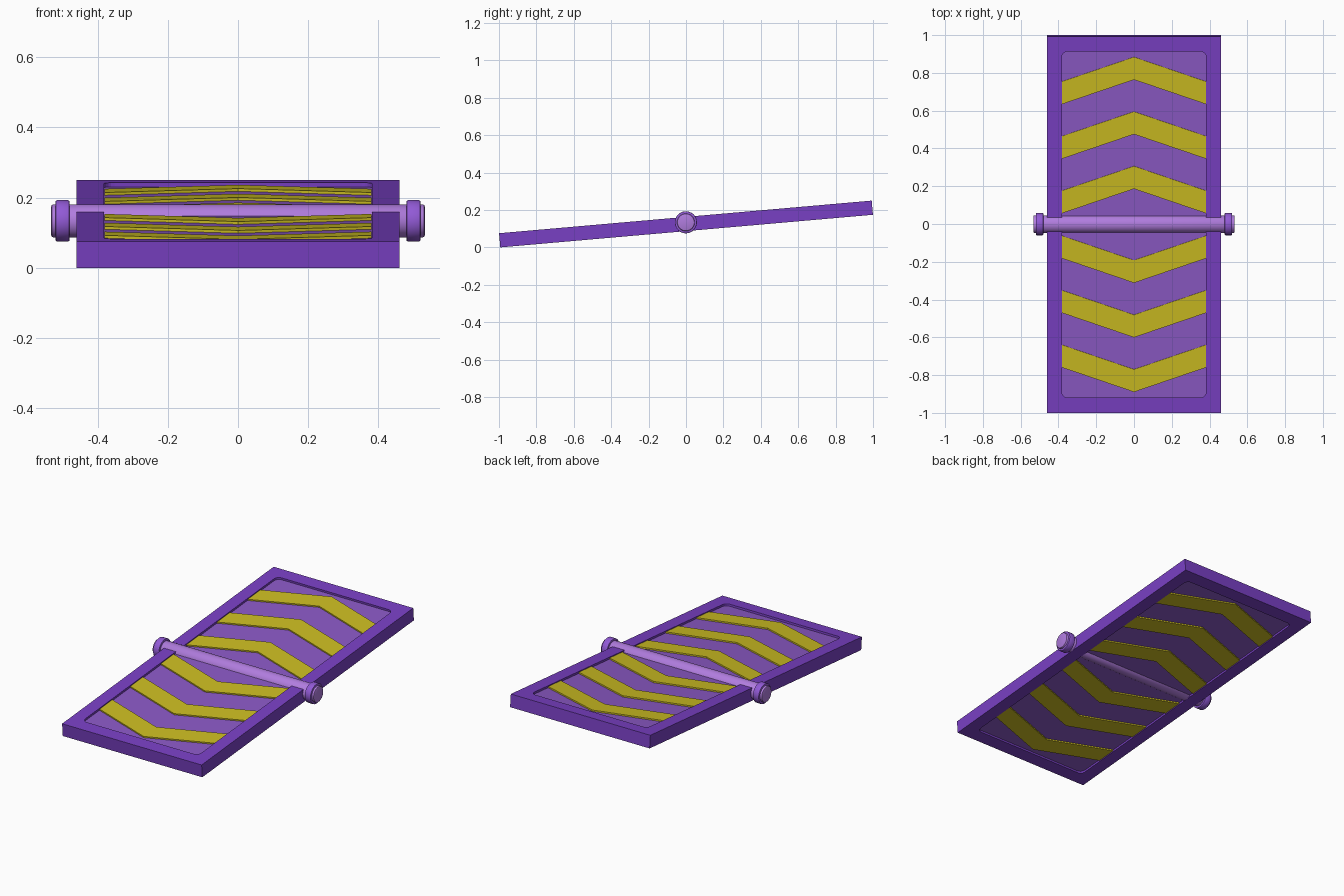
import bpy, bmesh, math
from mathutils import Matrix

if "Cube" in bpy.data.objects:
    bpy.data.objects.remove(bpy.data.objects["Cube"])

HALF_T = 0.038                     # half board thickness
TILT = Matrix.Translation((0, 0, 0.125)) @ Matrix.Rotation(math.radians(5), 4, 'X')


def material(name, rgb):
    lin = [(c / 255 / 12.92) if c < 11 else ((c / 255 + 0.055) / 1.055) ** 2.4 for c in rgb]
    m = bpy.data.materials.new(name)
    m.diffuse_color = (*lin, 1)
    m.use_nodes = True
    m.node_tree.nodes["Principled BSDF"].inputs["Base Color"].default_value = m.diffuse_color
    return m


FRAME = material("deep purple", (121, 64, 196))
PANEL = material("soft purple", (139, 89, 197))
SHAFT = material("light violet", (176, 124, 222))
COLLAR = material("bright violet", (146, 90, 214))
YELLOW = material("mustard yellow", (203, 188, 34))


def finish(name, bm, mat, smooth=False):
    bmesh.ops.recalc_face_normals(bm, faces=bm.faces)
    bm.transform(TILT)
    me = bpy.data.meshes.new(name)
    bm.to_mesh(me)
    bm.free()
    me.materials.append(mat)
    ob = bpy.data.objects.new(name, me)
    bpy.context.collection.objects.link(ob)
    if smooth:
        bpy.ops.object.select_all(action='DESELECT')
        ob.select_set(True)
        bpy.context.view_layer.objects.active = ob
        bpy.ops.object.shade_smooth_by_angle(angle=math.radians(35))
    return ob


def corner_arcs(hx, hy, r, n=5):
    """Four rounded corners, counter-clockwise, as lists of points."""
    arcs = []
    for k, (sx, sy) in enumerate(((1, 1), (-1, 1), (-1, -1), (1, -1))):
        angles = [math.pi / 2 * (k + i / n) for i in range(n + 1)]
        arcs.append([(sx * (hx - r) + r * math.cos(a), sy * (hy - r) + r * math.sin(a))
                     for a in angles])
    return arcs


def add_prism(bm, pts, z0, z1):
    lo = [bm.verts.new((x, y, z0)) for x, y in pts]
    hi = [bm.verts.new((x, y, z1)) for x, y in pts]
    n = len(pts)
    bm.faces.new(lo[::-1])
    bm.faces.new(hi)
    for i in range(n):
        j = (i + 1) % n
        bm.faces.new((lo[i], lo[j], hi[j], hi[i]))


# Rectangular frame with a rounded opening
bm = bmesh.new()
outer_pts = [(0.46, 1), (-0.46, 1), (-0.46, -1), (0.46, -1)]
arcs = corner_arcs(0.382, 0.92, 0.03)
levels = []
for z in (-HALF_T, HALF_T):
    out = [bm.verts.new((x, y, z)) for x, y in outer_pts]
    inn = [[bm.verts.new((x, y, z)) for x, y in arc] for arc in arcs]
    for k in range(4):
        j = (k + 1) % 4
        for a, b in zip(inn[k], inn[k][1:]):
            bm.faces.new((out[k], b, a))
        bm.faces.new((out[k], out[j], inn[j][0], inn[k][-1]))
    levels.append((out, sum(inn, [])))
for lo, hi in zip(*levels):
    for i in range(len(lo)):
        j = (i + 1) % len(lo)
        bm.faces.new((lo[i], lo[j], hi[j], hi[i]))
finish("board_frame", bm, FRAME)

# Recessed panel filling the opening
bm = bmesh.new()
add_prism(bm, sum(corner_arcs(0.382, 0.92, 0.03), []), -0.026, 0.026)
finish("board_panel", bm, PANEL)

# Chevron plates, pointing outwards on both ends and both faces
for side, z in (("top", 0.0295), ("bottom", -0.0295)):
    bm = bmesh.new()
    for s in (1, -1):
        for i in range(3):
            y = 0.19 + 0.29 * i
            pts = [(-0.38, y - 0.13), (0, y), (0.38, y - 0.13),
                   (0.38, y - 0.01), (0, y + 0.12), (-0.38, y - 0.01)]
            add_prism(bm, [(px, s * py) for px, py in pts], z - 0.0045, z + 0.0045)
    finish("chevrons_" + side, bm, YELLOW)


def cylinder_x(name, x, length, r, mat, bevel):
    bm = bmesh.new()
    bmesh.ops.create_cone(bm, cap_ends=True, segments=32, radius1=r, radius2=r, depth=length)
    rims = [e for e in bm.edges if abs(e.verts[0].co.z - e.verts[1].co.z) < 1e-5]
    bmesh.ops.bevel(bm, geom=rims, offset=bevel, segments=2, affect='EDGES', profile=0.5)
    bm.transform(Matrix.Translation((x, 0, 0.009)) @ Matrix.Rotation(math.pi / 2, 4, 'Y'))
    finish(name, bm, mat, True)


# Pivot axle with a collar at each end
cylinder_x("pivot_axle", 0, 1.065, 0.047, SHAFT, 0.006)
cylinder_x("collar_left", -0.5, 0.04, 0.059, COLLAR, 0.004)
cylinder_x("collar_right", 0.5, 0.04, 0.059, COLLAR, 0.004)
